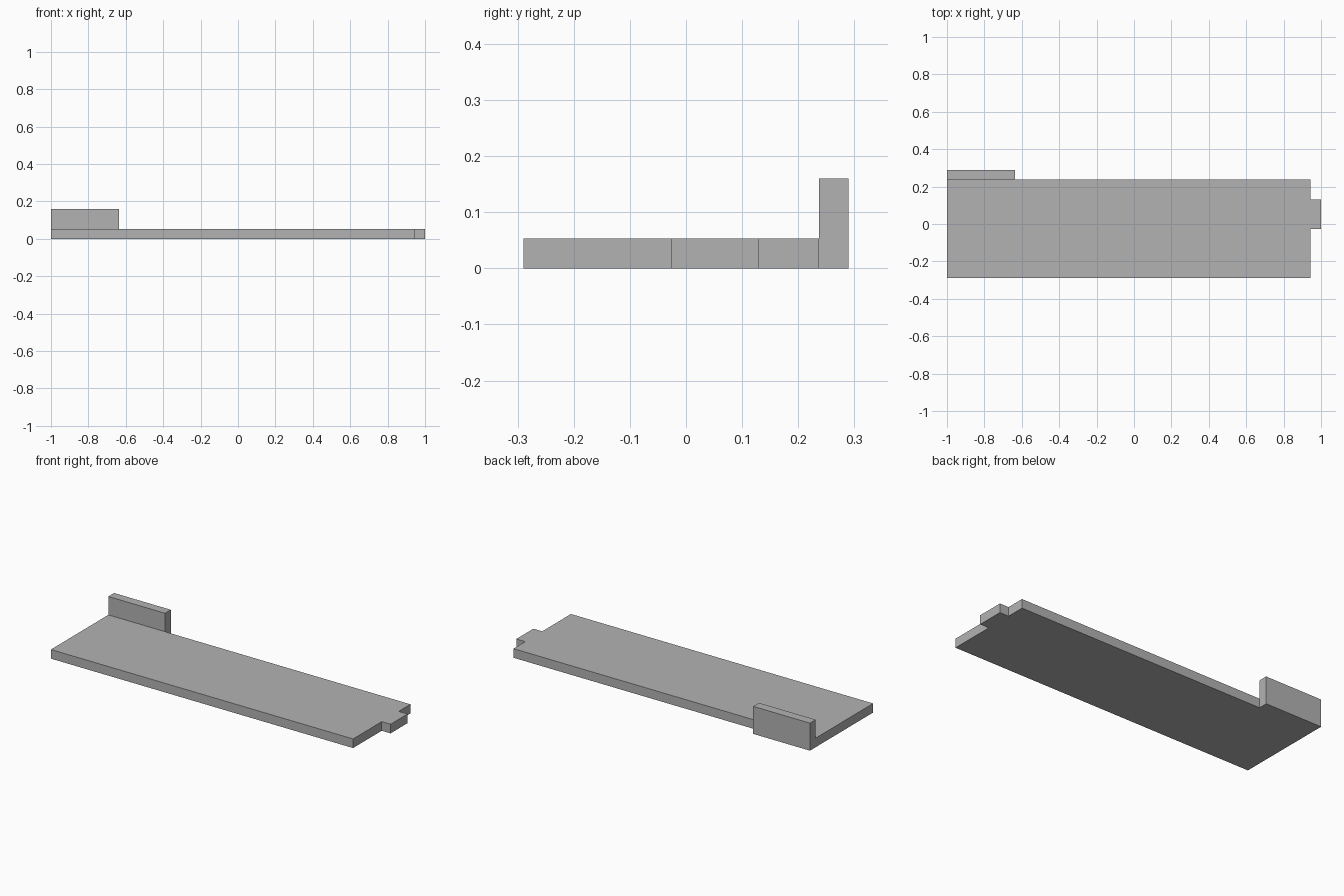
import bpy
import bmesh

cube = bpy.data.objects.get("Cube")
if cube:
    bpy.data.objects.remove(cube, do_unlink=True)

LEFT, RIGHT, TAB_END, LIP_END = -1.0, 0.943, 1.0, -0.635
FRONT, BACK, LIP_BACK = -0.29, 0.237, 0.29
TAB_FRONT, TAB_BACK = -0.027, 0.13
PLATE_TOP, LIP_TOP = 0.053, 0.16

# Plain grey material
grey = bpy.data.materials.new("plain_grey")
grey.use_nodes = True
colour = (0.45, 0.45, 0.45, 1)
grey.diffuse_color = colour
for node in grey.node_tree.nodes:
    if node.type == "BSDF_PRINCIPLED":
        node.inputs["Base Color"].default_value = colour

bm = bmesh.new()


def raise_faces(faces, height):
    """Extrude faces upward and return the new top faces."""
    out = bmesh.ops.extrude_face_region(bm, geom=faces)["geom"]
    verts = [g for g in out if isinstance(g, bmesh.types.BMVert)]
    bmesh.ops.translate(bm, vec=(0, 0, height), verts=verts)
    return [g for g in out if isinstance(g, bmesh.types.BMFace)]


# Plate outline with the end tab
outline = [(LEFT, FRONT), (RIGHT, FRONT), (RIGHT, TAB_FRONT), (TAB_END, TAB_FRONT),
           (TAB_END, TAB_BACK), (RIGHT, TAB_BACK), (RIGHT, BACK),
           (LIP_END, BACK), (LEFT, BACK)]
edge = [bm.verts.new((x, y, 0)) for x, y in outline]
plate = bm.faces.new(edge)

# Lip footprint along the back edge
foot = bm.faces.new([edge[-1], edge[-2],
                     bm.verts.new((LIP_END, LIP_BACK, 0)),
                     bm.verts.new((LEFT, LIP_BACK, 0))])

# Thickness of the whole board, then the upright lip
tops = raise_faces([plate, foot], PLATE_TOP)
lip = max(tops, key=lambda f: f.calc_center_median().y)
raise_faces([lip], LIP_TOP - PLATE_TOP)
bmesh.ops.recalc_face_normals(bm, faces=bm.faces)

mesh = bpy.data.meshes.new("board_with_lip")
bm.to_mesh(mesh)
bm.free()
mesh.materials.append(grey)
board = bpy.data.objects.new("board_with_lip", mesh)
bpy.context.collection.objects.link(board)
